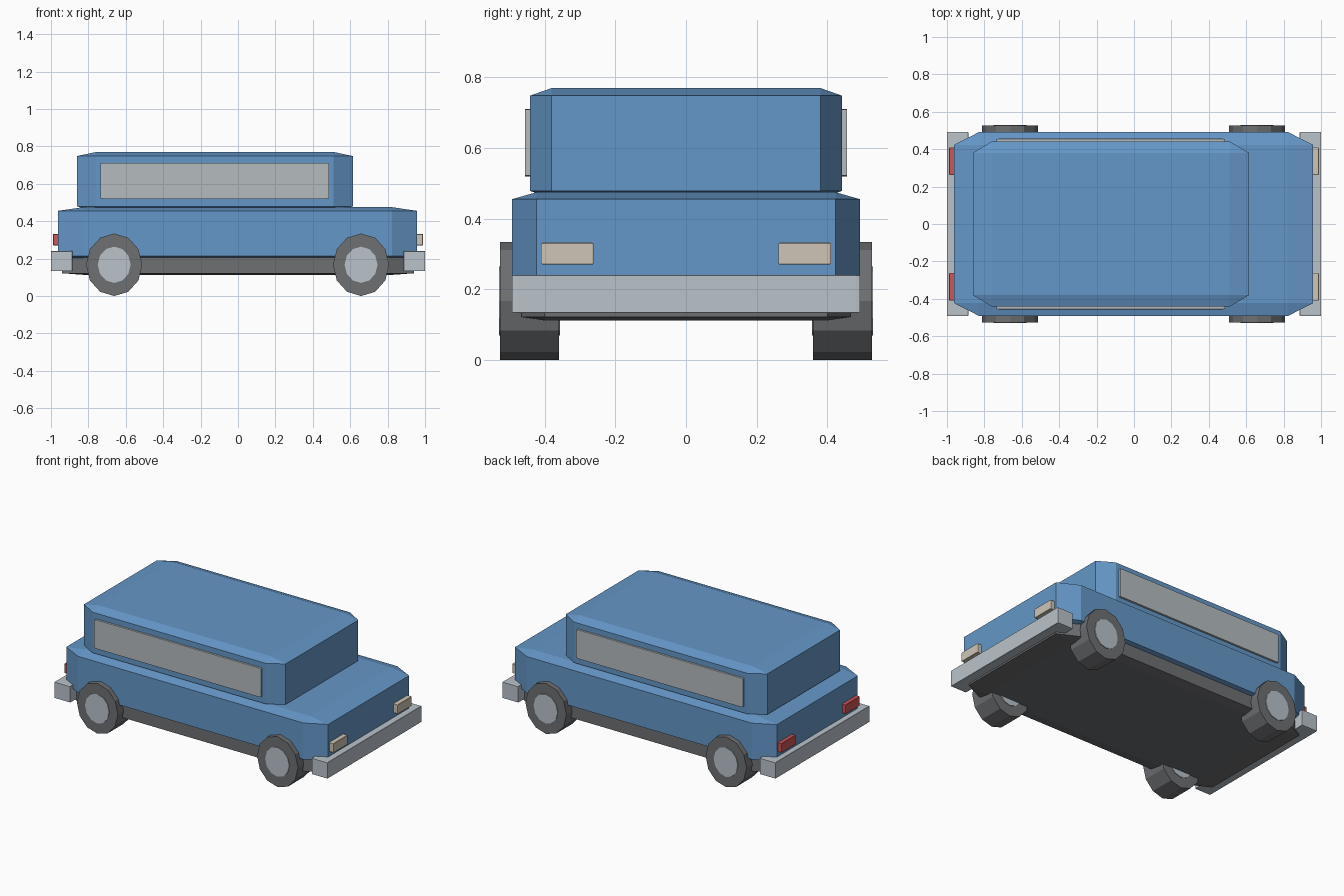
import bpy, bmesh, math
from mathutils import Matrix, Vector

if "Cube" in bpy.data.objects:
    bpy.data.objects.remove(bpy.data.objects["Cube"], do_unlink=True)


def material(name, r, g, b):
    m = bpy.data.materials.new(name)
    m.use_nodes = True
    m.diffuse_color = (r, g, b, 1)
    m.node_tree.nodes["Principled BSDF"].inputs["Base Color"].default_value = (r, g, b, 1)
    return m


BLUE = material("blue paint", 0.13, 0.31, 0.58)
SILVER = material("silver trim", 0.49, 0.55, 0.60)
GLASS = material("grey glass", 0.46, 0.50, 0.52)
DARK = material("dark rubber", 0.155, 0.16, 0.17)
CREAM = material("cream lamp", 0.62, 0.56, 0.47)
RED = material("red lamp", 0.62, 0.09, 0.10)


def finish(bm, name, mat):
    bmesh.ops.recalc_face_normals(bm, faces=bm.faces)
    mesh = bpy.data.meshes.new(name)
    bm.to_mesh(mesh)
    bm.free()
    mesh.materials.append(mat)
    obj = bpy.data.objects.new(name, mesh)
    bpy.context.collection.objects.link(obj)
    return obj


def block(name, mat, xs, ys, zs, chamfer):
    """Box between limits, chamfered by a fraction of each dimension."""
    bm = bmesh.new()
    bmesh.ops.create_cube(bm, size=1)
    bmesh.ops.bevel(bm, geom=bm.edges[:], offset=chamfer, segments=1,
                    affect='EDGES', profile=0.5)
    size = [b - a for a, b in (xs, ys, zs)]
    centre = Vector([(a + b) / 2 for a, b in (xs, ys, zs)])
    bmesh.ops.scale(bm, vec=size, verts=bm.verts)
    bmesh.ops.translate(bm, vec=centre, verts=bm.verts)
    return finish(bm, name, mat)


def disc(name, mat, x, y, z, rx, rz, width):
    """Twelve-sided cylinder lying along y, with a vertex straight down."""
    bm = bmesh.new()
    bmesh.ops.create_cone(bm, cap_ends=True, segments=12, radius1=1, radius2=1, depth=1)
    bmesh.ops.rotate(bm, matrix=Matrix.Rotation(math.pi / 2, 3, 'X'), verts=bm.verts)
    bmesh.ops.scale(bm, vec=(rx, width, rz), verts=bm.verts)
    bmesh.ops.translate(bm, vec=(x, y, z), verts=bm.verts)
    return finish(bm, name, mat)


# Body shells
block("chassis", DARK, (-0.94, 0.94), (-0.465, 0.465), (0.112, 0.25), 0.07)
block("lower_body", BLUE, (-0.962, 0.957), (-0.492, 0.492), (0.195, 0.475), 0.07)
block("cabin", BLUE, (-0.862, 0.615), (-0.442, 0.442), (0.457, 0.77), 0.07)

# Side windows, bumpers and lamps
for side, s in (("left", 1), ("right", -1)):
    block("window_" + side, GLASS, (-0.735, 0.487),
          sorted((s * 0.40, s * 0.456)), (0.52, 0.711), 0.012)

for end, e, lamp in (("front", 1, CREAM), ("rear", -1, RED)):
    block("bumper_" + end, SILVER, sorted((e * 0.885, e * 1.0)),
          (-0.492, 0.492), (0.133, 0.24), 0.012)
    for side, s in (("left", 1), ("right", -1)):
        block(f"{end}_lamp_{side}", lamp, sorted((e * 0.93, e * 0.988)),
              sorted((s * 0.262, s * 0.41)), (0.27, 0.332), 0.03)

# Wheels with hubs showing on both sides
for end, x in (("front", 0.658), ("rear", -0.662)):
    for side, s in (("left", 1), ("right", -1)):
        disc(f"{end}_tyre_{side}", DARK, x, s * 0.443, 0.167, 0.15, 0.167, 0.166)
        disc(f"{end}_hub_{side}", SILVER, x, s * 0.443, 0.167, 0.088, 0.097, 0.174)
